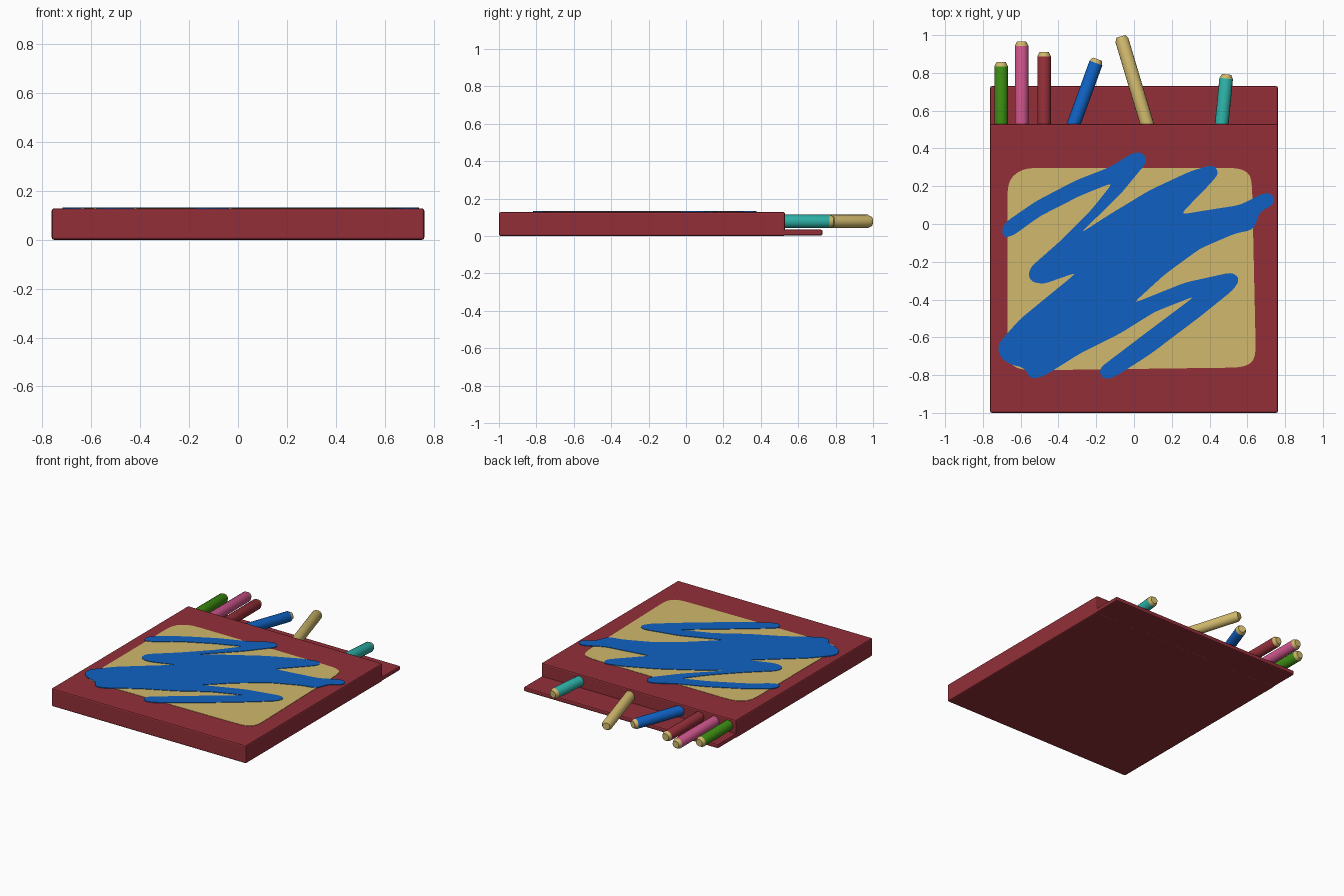
import bpy, bmesh, math
from mathutils import Vector

if "Cube" in bpy.data.objects:
    bpy.data.objects.remove(bpy.data.objects["Cube"])


def material(name, rgb):
    m = bpy.data.materials.new(name)
    m.diffuse_color = (*rgb, 1)
    m.use_nodes = True
    m.node_tree.nodes["Principled BSDF"].inputs["Base Color"].default_value = m.diffuse_color
    return m


RED = material("dark_red", (0.29, 0.028, 0.04))
TAN = material("tan", (0.63, 0.48, 0.15))
BLUE = material("blue", (0.005, 0.12, 0.54))
GREEN = material("green", (0.045, 0.26, 0.006))
PINK = material("pink", (0.61, 0.09, 0.26))
TEAL = material("teal", (0.026, 0.43, 0.38))


def finish(bm, name, mats):
    bmesh.ops.recalc_face_normals(bm, faces=bm.faces)
    me = bpy.data.meshes.new(name)
    bm.to_mesh(me)
    bm.free()
    ob = bpy.data.objects.new(name, me)
    bpy.context.collection.objects.link(ob)
    for m in mats:
        me.materials.append(m)
    return ob


def box(name, lo, hi, mat, bevel):
    bm = bmesh.new()
    bmesh.ops.create_cube(bm, size=1)
    for v in bm.verts:
        v.co = Vector([lo[i] if v.co[i] < 0 else hi[i] for i in range(3)])
    bmesh.ops.bevel(bm, geom=bm.edges[:], offset=bevel, segments=2,
                    profile=0.5, affect='EDGES')
    return finish(bm, name, [mat])


def cut_corners(pts, limit):
    """Round an outline by trimming each corner a limited distance."""
    out = []
    for a, b in zip(pts, pts[1:] + pts[:1]):
        d = b - a
        k = min(0.25, limit / d.length)
        out += [a + d * k, b - d * k]
    return out


def plate(name, outline, z0, z1, mat, limit):
    pts = [Vector(p) for p in outline]
    for _ in range(2):
        pts = cut_corners(pts, limit)
    bm = bmesh.new()
    face = bm.faces.new([bm.verts.new((p.x, p.y, z0)) for p in pts])
    ext = bmesh.ops.extrude_face_region(bm, geom=[face])
    for v in ext["geom"]:
        if isinstance(v, bmesh.types.BMVert):
            v.co.z = z1
    bmesh.ops.recalc_face_normals(bm, faces=bm.faces)
    bmesh.ops.triangulate(bm, faces=[f for f in bm.faces if len(f.verts) > 4])
    return finish(bm, name, [mat])


def crayon(name, base, tip, mat, r=0.036, sides=16):
    """Round stick with a chamfered tan end."""
    a, b = Vector((*base, 0.078)), Vector((*tip, 0.078))
    d = (b - a).normalized()
    side, up = d.cross(Vector((0, 0, 1))), Vector((0, 0, 1))
    bm = bmesh.new()
    rings = []
    for centre, rad in ((a - d * 0.1, r), (b - d * 0.022, r), (b, r * 0.68)):
        rings.append([bm.verts.new(centre + (side * math.cos(t) + up * math.sin(t)) * rad)
                      for t in (2 * math.pi * i / sides for i in range(sides))])
    for k in range(2):
        for i in range(sides):
            j = (i + 1) % sides
            f = bm.faces.new((rings[k][i], rings[k][j], rings[k + 1][j], rings[k + 1][i]))
            f.material_index = k
            f.smooth = True
    bm.faces.new(rings[0])
    bm.faces.new(rings[2]).material_index = 1
    for e in bm.edges:
        e.smooth = not (len(e.link_faces) == 2 and e.calc_face_angle() > math.radians(30))
    return finish(bm, name, [mat, TAN])


# Pack body and the thin back ledge
box("pack_body", (-0.762, -1.0, 0.0), (0.762, 0.53, 0.128), RED, 0.009)
box("back_ledge", (-0.762, 0.45, 0.003), (0.762, 0.73, 0.034), RED, 0.009)

# Tan label panel
plate("label_panel", [
    (-.67, .20), (-.64, .26), (-.57, .297), (.55, .297), (.61, .27), (.625, .21),
    (.645, -.69), (.62, -.74), (.56, -.76), (-.58, -.775), (-.65, -.75), (-.67, -.68)],
    0.125, 0.130, TAN, 0.03)

# Blue scribble over the panel
plate("scribble", [
    (-.70, -.03), (-.68, .01), (-.52, .12), (-.31, .23), (-.13, .30), (-.01, .375),
    (.045, .38), (.07, .33), (-.07, .16), (-.285, -.05), (-.13, .05), (.085, .18),
    (.30, .28), (.42, .315), (.45, .27), (.41, .22), (.245, .05), (.43, .08),
    (.56, .10), (.70, .17), (.745, .145), (.735, .10), (.665, .065), (.635, -.03),
    (.535, -.05), (.35, -.13), (.165, -.265), (-.005, -.42), (.27, -.31), (.52, -.255),
    (.56, -.29), (.53, -.345), (.35, -.49), (.085, -.69), (-.11, -.815), (-.17, -.82),
    (-.185, -.765), (.085, -.56), (.325, -.38), (.11, -.465), (-.075, -.58),
    (-.285, -.685), (-.485, -.81), (-.55, -.82), (-.58, -.76), (-.655, -.745),
    (-.715, -.70), (-.72, -.635), (-.605, -.505), (-.30, -.255), (-.485, -.32),
    (-.555, -.30), (-.555, -.235), (-.39, -.09), (-.23, .07), (-.11, .22),
    (-.285, .15), (-.50, .04), (-.645, -.065), (-.69, -.07)],
    0.126, 0.133, BLUE, 0.02)

# Crayons sticking out of the back
for name, base, tip, mat in (
        ("green_crayon", (-.703, .535), (-.703, .857), GREEN),
        ("pink_crayon", (-.595, .535), (-.595, .965), PINK),
        ("red_crayon", (-.476, .535), (-.476, .91), RED),
        ("blue_crayon", (-.317, .535), (-.194, .873), BLUE),
        ("tan_crayon", (.067, .535), (-.07, .993), TAN),
        ("teal_crayon", (.465, .535), (.49, .792), TEAL)):
    crayon(name, base, tip, mat)
